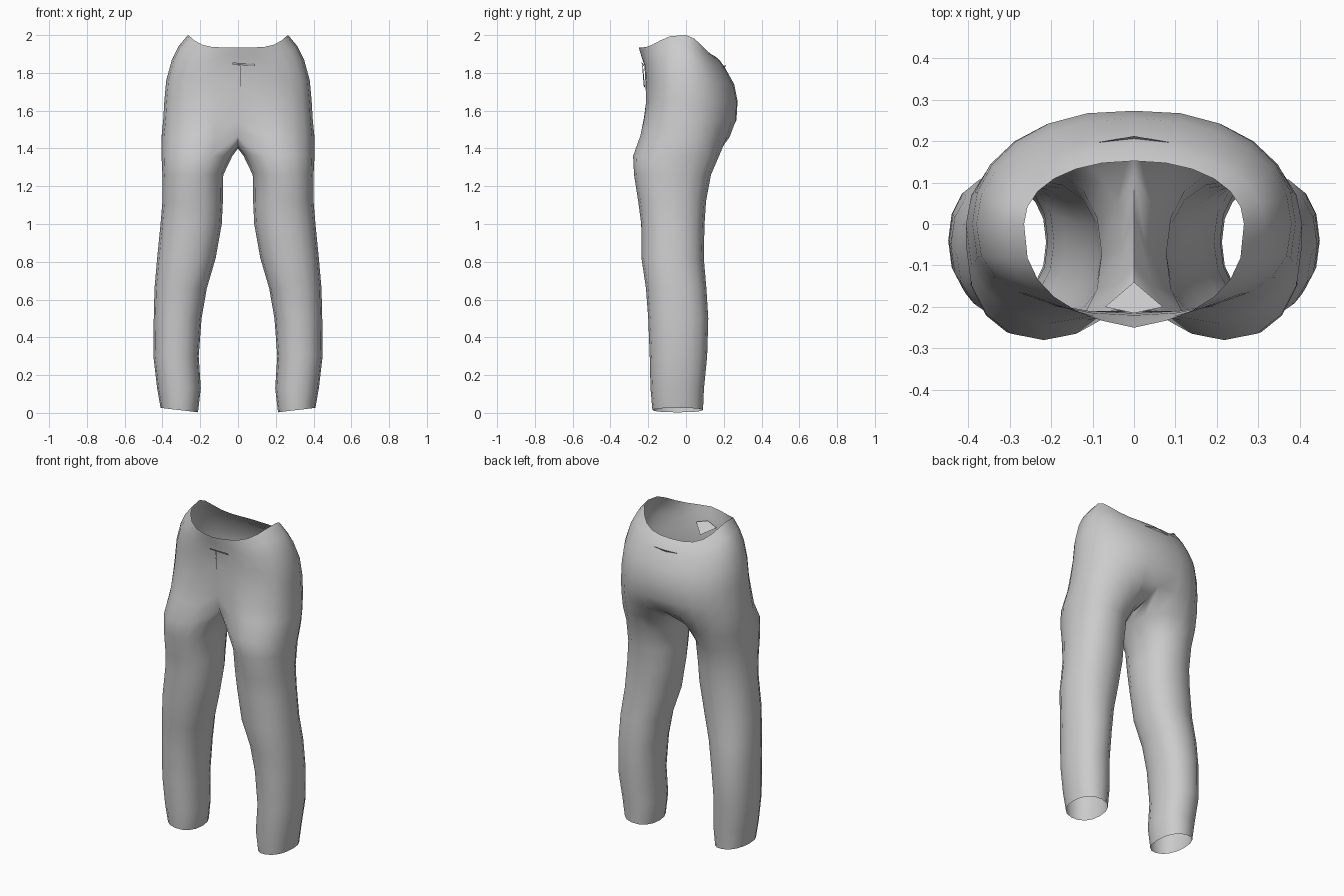
import bpy, bmesh
from math import sin, cos, pi, radians, copysign

cube = bpy.data.objects.get("Cube")
if cube:
    bpy.data.objects.remove(cube, do_unlink=True)

cloth = bpy.data.materials.new("grey cloth")
cloth.use_nodes = True
GREY = (0.6, 0.6, 0.6, 1)
cloth.diffuse_color = GREY
cloth.node_tree.nodes["Principled BSDF"].inputs["Base Color"].default_value = GREY

ARC = 13      # points from centre front round the hip to centre back
INNER = 3     # points along the crotch


def spow(v, p):
    return copysign(abs(v) ** p, v)


def hip_arc(w, yf, yb, zf, zs, zb, dent_f, dent_b):
    """Half ring round the hips, hollowed at the centre front and back."""
    pts = []
    for j in range(ARC):
        t = pi * j / (ARC - 1)
        c, s = cos(t), max(sin(t), 0)
        x = 0 if j in (0, ARC - 1) else w * s ** 0.92
        near = max(0, 1 - x / 0.24) ** 1.5
        if c > 0:
            y = yf * spow(c, 0.75) + dent_f * near
        else:
            y = yb * spow(-c, 0.95) - dent_b * near
        z = zf + (zb - zf) * (1 - c) / 2
        z += (zs - (zf + zb) / 2) * s ** 4
        pts.append((x, y, z))
    return pts


def leg_ring(z, xi, xo, yf, yb, hem=0):
    """Closed ring round the leg, starting at the inner front."""
    n = ARC + INNER
    pts = []
    for j in range(n):
        a = 2 * pi * (j + 2) / n
        x = (xi + xo) / 2 - (xo - xi) / 2 * spow(cos(a), 0.9)
        y = (yf + yb) / 2 - (yb - yf) / 2 * spow(sin(a), 0.9)
        pts.append((x, y, z - hem * cos(a)))
    return pts


# Waist to seat: half width, front, back, heights at front/side/back, dents
HIPS = [
    (.265, -.225, .152, 1.935, 2.0, 1.89, -.025, 0),
    (.315, -.222, .18, 1.89, 1.94, 1.865, -.015, 0),
    (.35, -.22, .205, 1.84, 1.87, 1.83, 0, 0),
    (.38, -.215, .255, 1.75, 1.76, 1.74, 0, 0),
    (.39, -.22, .278, 1.65, 1.65, 1.65, .01, .005),
    (.396, -.25, .277, 1.55, 1.55, 1.55, .05, .01),
    (.405, -.272, .25, 1.47, 1.46, 1.46, .085, .03),
]
# Thigh to hem: height, inner x, outer x, front, back
LEGS = [
    (1.36, .03, .405, -.28, .175), (1.26, .078, .4, -.275, .132),
    (1.12, .08, .4, -.253, .106), (1.0, .086, .41, -.237, .098),
    (.82, .118, .428, -.236, .094), (.66, .165, .442, -.212, .108),
    (.5, .193, .446, -.2, .118), (.3, .208, .448, -.192, .112),
    (.13, .197, .428, -.188, .095), (.015, .212, .41, -.178, .09),
]

bm = bmesh.new()


def add(points):
    return [bm.verts.new(p) for p in points]


def bridge(a, b, closed):
    for j in range(len(a) if closed else len(a) - 1):
        k = (j + 1) % len(a)
        bm.faces.new((a[j], b[j], b[k], a[k]))


# Hips, crotch saddle, then the leg
arcs = [add(hip_arc(*h)) for h in HIPS]
for a, b in zip(arcs, arcs[1:]):
    bridge(a, b, False)
saddle = add([(0, .12, 1.425), (0, .02, 1.4), (0, -.1, 1.41)])
rings = [arcs[-1] + saddle]
rings += [add(leg_ring(*r, hem=.012 if r is LEGS[-1] else 0)) for r in LEGS]
for a, b in zip(rings, rings[1:]):
    bridge(a, b, True)

# Mirror to the other side and weld along the centre
geom = bm.verts[:] + bm.edges[:] + bm.faces[:]
copy = bmesh.ops.duplicate(bm, geom=geom)["geom"]
for v in copy:
    if isinstance(v, bmesh.types.BMVert):
        v.co.x *= -1
bmesh.ops.reverse_faces(bm, faces=[f for f in copy if isinstance(f, bmesh.types.BMFace)])
bmesh.ops.remove_doubles(bm, verts=bm.verts, dist=0.0005)
bmesh.ops.recalc_face_normals(bm, faces=bm.faces)


def finish(name, bm, angle):
    mesh = bpy.data.meshes.new(name)
    bm.to_mesh(mesh)
    bm.free()
    obj = bpy.data.objects.new(name, mesh)
    bpy.context.collection.objects.link(obj)
    mesh.materials.append(cloth)
    bpy.ops.object.select_all(action='DESELECT')
    bpy.context.view_layer.objects.active = obj
    obj.select_set(True)
    bpy.ops.object.shade_smooth_by_angle(angle=radians(angle))
    return obj


finish("trousers", bm, 80)


def fold(name, points):
    """Small thin flap of cloth from an outline."""
    f = bmesh.new()
    f.faces.new([f.verts.new(p) for p in points])
    finish(name, f, 30)


# Waistband overlap, fly and the small pinch at the back
fold("waistband_edge", [(-.03, -.232, 1.845), (.09, -.222, 1.835),
                        (.09, -.226, 1.848), (-.03, -.238, 1.855)])
fold("fly_flap", [(0, -.228, 1.84), (0, -.217, 1.72), (.014, -.224, 1.73), (.014, -.232, 1.84)])
fold("fly_lining", [(-.07, -.2, 1.84), (0, -.14, 1.8), (.07, -.2, 1.84), (0, -.215, 1.86)])
fold("back_pinch", [(-.09, .196, 1.835), (0, .212, 1.84), (.09, .196, 1.835), (0, .204, 1.825)])
